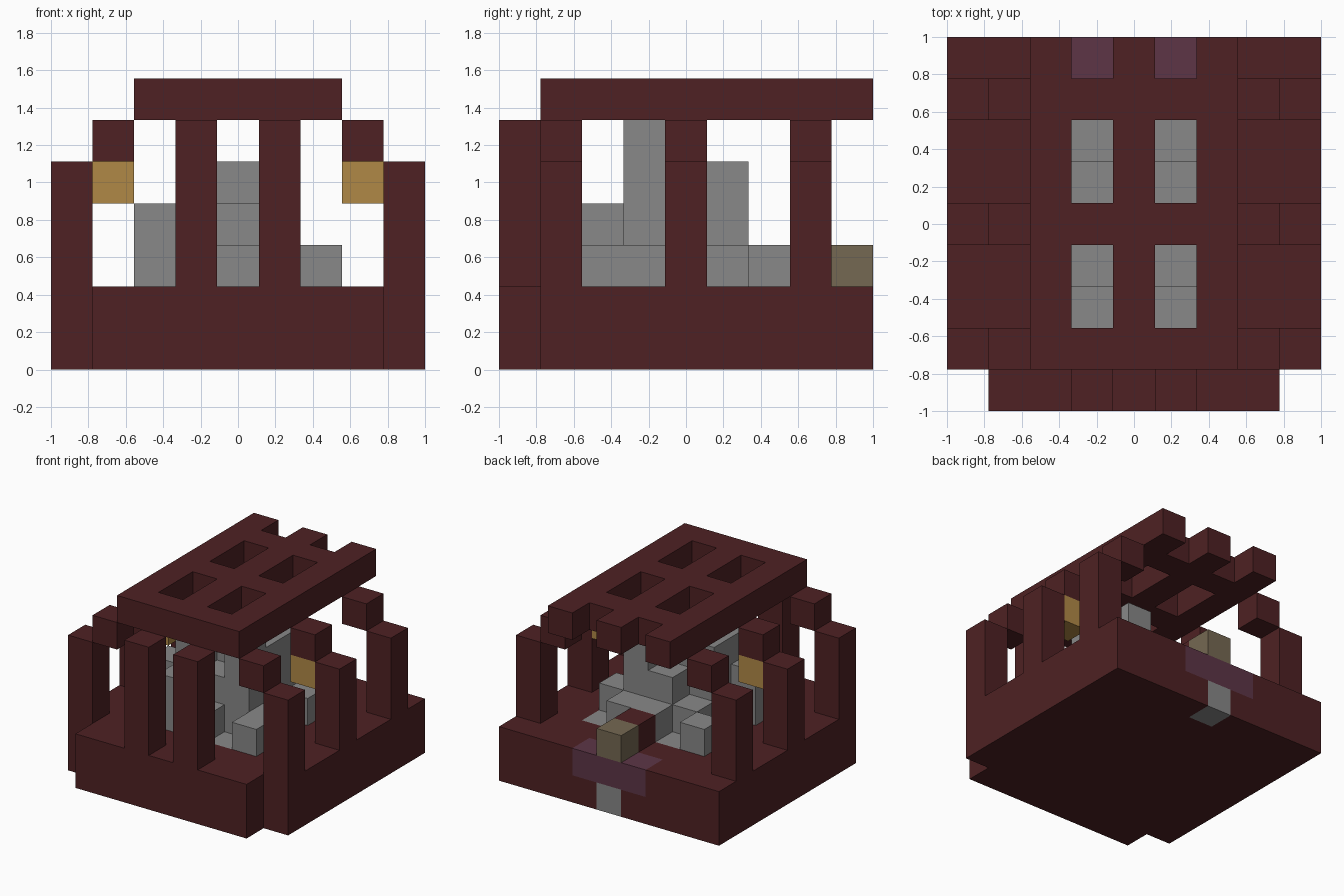
import bpy
import bmesh
from mathutils import Vector

cube = bpy.data.objects.get("Cube")
if cube:
    bpy.data.objects.remove(cube, do_unlink=True)

N = 9                # blocks along the longest side
S = 2 / N            # block size


def make_material(name, srgb):
    linear = [((c / 255 + 0.055) / 1.055) ** 2.4 for c in srgb] + [1]
    mat = bpy.data.materials.new(name)
    mat.use_nodes = True
    mat.diffuse_color = linear
    bsdf = mat.node_tree.nodes["Principled BSDF"]
    bsdf.inputs["Base Color"].default_value = linear
    bsdf.inputs["Roughness"].default_value = 0.9
    return mat


brick = make_material("dark red brick", (78, 33, 35))
stone = make_material("grey stone", (136, 136, 136))
amber = make_material("amber lamp", (176, 137, 70))
olive = make_material("olive brown", (117, 104, 82))
purple = make_material("dull purple", (93, 53, 70))

owner = {}           # block position -> part name
colours = {}         # part name -> material


def fill(part, mat, xs, ys, zs):
    """Give a box of blocks to a part; later parts replace earlier ones."""
    colours[part] = mat
    for x in xs:
        for y in ys:
            for z in zs:
                owner[x, y, z] = part


def span(first, last):
    return range(first, last + 1)


# Base slab with a front step
fill("base", brick, span(0, 8), span(1, 8), span(0, 1))
fill("base", brick, span(1, 7), [0], span(0, 1))

# Front posts
for side, x in (("right", 3), ("left", 5)):
    fill("front_post_" + side, brick, [x], [0], span(2, 5))

# Side posts, their inward brackets, and lamps under the middle ones
for side, post_x, bracket_x in (("right", 0, 1), ("left", 8, 7)):
    for place, y in (("front", 1), ("middle", 4), ("back", 7)):
        fill(f"{place}_post_{side}", brick, [post_x], [y], span(2, 4))
        fill(f"{place}_bracket_{side}", brick, [bracket_x], [y], [5])
    fill("lamp_" + side, amber, [bracket_x], [4], [4])

# Roof lattice: three long beams joined by cross beams
for x in (2, 4, 6):
    fill("roof_lattice", brick, [x], span(1, 8), [6])
for y in (1, 4, 7):
    fill("roof_lattice", brick, span(2, 6), [y], [6])

# Rubble heap: top level of each stone stack, by row from front to back
heap = {
    2: {3: 4, 4: 3, 5: 2, 6: 3},
    3: {2: 4, 3: 5, 4: 4, 5: 6, 6: 3},
    4: {3: 5, 4: 5, 5: 5},
    5: {3: 3, 4: 4, 5: 5, 6: 3},
    6: {2: 3, 3: 2, 4: 3, 5: 3, 6: 2},
}
for y, row in heap.items():
    for x, top in row.items():
        fill("stone_heap", stone, [x], [y], range(1, top))

# Back entrance: brick step, olive block, purple sill and stone footing
fill("back_step", brick, [4], [7], [2])
fill("back_block", olive, [4], [8], [2])
fill("back_sill", purple, span(3, 5), [8], [1])
fill("back_footing", stone, [4], [8], [0])


def build(part, mat):
    """Make one object from the exposed sides of a part's blocks."""
    bm = bmesh.new()
    for cell in [c for c, p in owner.items() if p == part]:
        centre = Vector(cell) + Vector((0.5, 0.5, 0.5))
        for axis in range(3):
            for sign in (-1, 1):
                normal = Vector((0, 0, 0))
                normal[axis] = sign
                neighbour = tuple(round(c + n) for c, n in zip(cell, normal))
                if neighbour in owner:
                    continue
                u = Vector((0, 0, 0))
                u[(axis + 1) % 3] = 0.5
                v = normal.cross(u)
                mid = centre + normal / 2
                corners = (mid - u - v, mid + u - v, mid + u + v, mid - u + v)
                offset = Vector((1, 1, 0))
                bm.faces.new([bm.verts.new(c * S - offset) for c in corners])
    bmesh.ops.remove_doubles(bm, verts=bm.verts, dist=S / 100)
    mesh = bpy.data.meshes.new(part)
    bm.to_mesh(mesh)
    bm.free()
    mesh.materials.append(mat)
    obj = bpy.data.objects.new(part, mesh)
    bpy.context.collection.objects.link(obj)


for part, mat in colours.items():
    build(part, mat)
